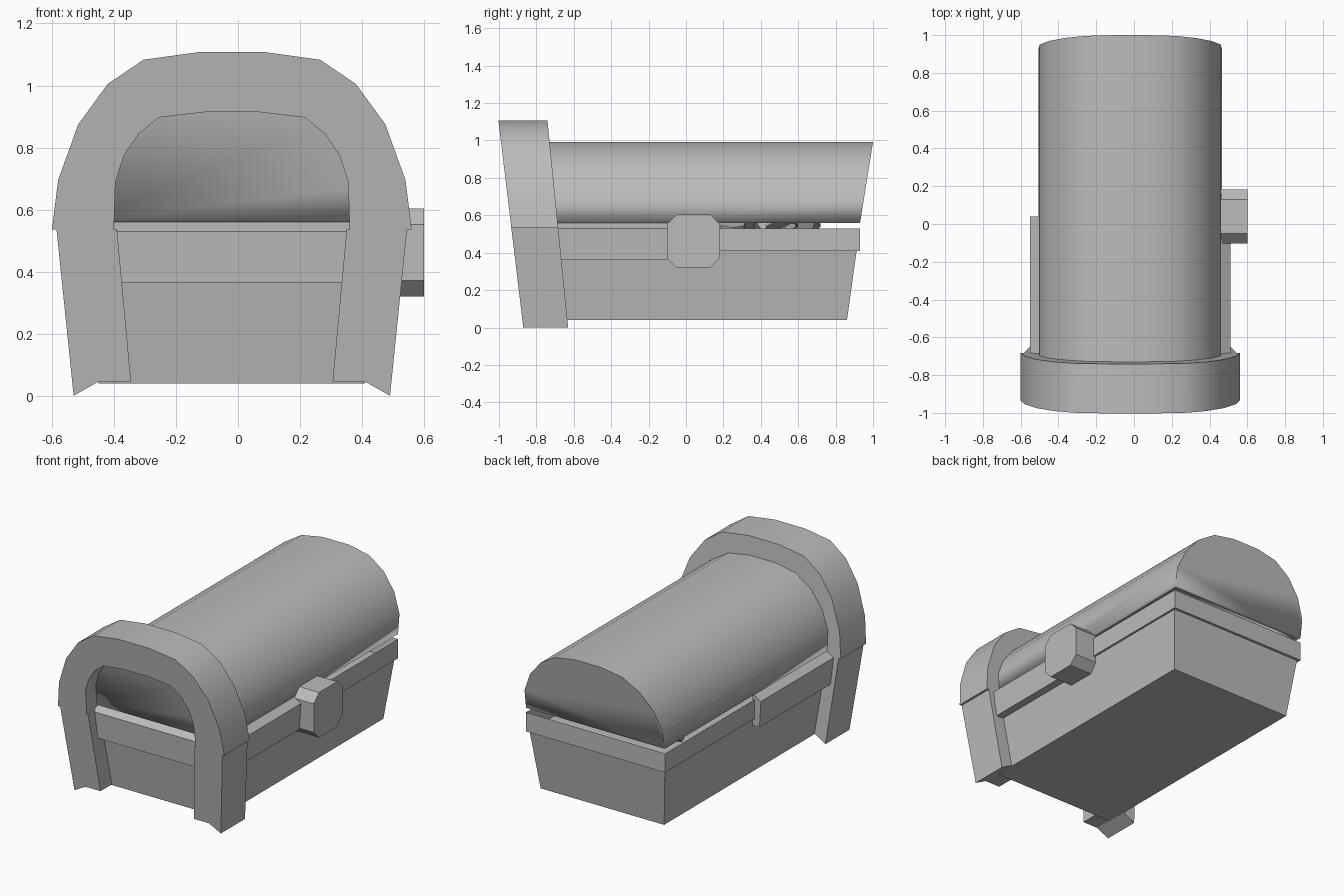
import bpy, bmesh, math, random
from mathutils import Matrix, Vector

random.seed(4)
if "Cube" in bpy.data.objects:
    bpy.data.objects.remove(bpy.data.objects["Cube"])

grey = bpy.data.materials.new("plain grey")
grey.use_nodes = True
COLOUR = (0.5, 0.5, 0.5, 1)
grey.diffuse_color = COLOUR
grey.node_tree.nodes["Principled BSDF"].inputs["Base Color"].default_value = COLOUR
MID = -0.02  # centre line of the chest in x


def finish(name, bm, smooth=False):
    bmesh.ops.recalc_face_normals(bm, faces=bm.faces)
    mesh = bpy.data.meshes.new(name)
    bm.to_mesh(mesh)
    bm.free()
    mesh.materials.append(grey)
    ob = bpy.data.objects.new(name, mesh)
    bpy.context.collection.objects.link(ob)
    if smooth:
        bpy.ops.object.select_all(action="DESELECT")
        ob.select_set(True)
        bpy.context.view_layer.objects.active = ob
        bpy.ops.object.shade_smooth_by_angle(angle=math.radians(35))
    return ob


def loft(bm, rings):
    """Skin a row of closed rings and cap both ends."""
    rows = [[bm.verts.new(p) for p in ring] for ring in rings]
    n = len(rows[0])
    for a, b in zip(rows, rows[1:]):
        for i in range(n):
            j = (i + 1) % n
            bm.faces.new((a[i], a[j], b[j], b[i]))
    bm.faces.new(rows[0])
    bm.faces.new(rows[-1])


def prism(profile, front, back):
    """Extrude an x-z profile between two planes that lean in y with height."""
    bm = bmesh.new()
    loft(bm, [[(MID + x, y + lean * z, z) for x, z in profile]
              for y, lean in (front, back)])
    return bm


def mirrored(half):
    """Complete a right-hand arch with its left-hand copy."""
    return half + [(-x, z) for x, z in reversed(half)]


# Tapered box, hollowed from the top
bm = prism(mirrored([(0.43, 0.04), (0.485, 0.53)]), (-0.755, -0.14), (0.855, 0.14))
bm.faces.ensure_lookup_table()
top = max(bm.faces, key=lambda f: f.calc_center_median().z)
bmesh.ops.inset_region(bm, faces=[top], thickness=0.05)
for v in top.verts:
    v.co.z -= 0.12
finish("chest_base", bm)

# Rounded lid, a shell open underneath
lid_half = [(0.483, 0.56), (0.48, 0.68), (0.43, 0.8),
            (0.345, 0.9), (0.235, 0.968), (0.09, 0.993)]
bm = prism(mirrored(lid_half), (-0.755, -0.14), (0.841, 0.16))
under = min(bm.faces, key=lambda f: f.calc_center_median().z)
bmesh.ops.delete(bm, geom=[under], context="FACES_ONLY")
lid = finish("lid", bm, True)
shell = lid.modifiers.new("shell", "SOLIDIFY")
shell.thickness = 0.04
shell.offset = -1

# Heavy arch around the front end of the lid
FRONT, BACK = (-0.87, -0.12), (-0.63, -0.1)
outer = [(0.58, 0.535), (0.56, 0.695), (0.495, 0.875),
         (0.4, 1.005), (0.285, 1.083), (0.105, 1.108)]
inner = [(0.38, 0.535), (0.375, 0.69), (0.347, 0.775),
         (0.3, 0.845), (0.235, 0.897), (0.09, 0.914)]
finish("front_arch", prism(mirrored(outer) + mirrored(inner)[::-1], FRONT, BACK), True)

# Legs below the arch
leg = [(0.565, 0.535), (0.37, 0.535), (0.325, 0.045), (0.43, 0.045), (0.51, 0)]
for side, sign in (("left", 1), ("right", -1)):
    finish(side + "_leg", prism([(sign * x, z) for x, z in leg], FRONT, BACK))

# Rim strip wrapping the front and half of each side
section = [(0, 0.365), (0.05, 0.365), (0.06, 0.53), (0, 0.565)]
stations = [(1, 0.04), (1, None), (-1, None), (-1, 0.04)]
bm = bmesh.new()
loft(bm, [[(MID + s * (0.47 + o), -0.81 - o if y is None else y, z)
           for o, z in section] for s, y in stations])
finish("rim_strip", bm)

# Octagonal lock plate on the left side
h, c = 0.142, 0.09
octagon = [(h, c), (c, h), (-c, h), (-h, c), (-h, -c), (-c, -h), (c, -h), (h, -c)]
bm = bmesh.new()
loft(bm, [[(x, 0.04 + y, 0.462 + z) for y, z in octagon] for x in (0.44, 0.6)])
finish("lock", bm)

# Heap of loose coins inside
bm = bmesh.new()
for i in range(36):
    place = Vector((MID + random.uniform(-0.32, 0.32),
                    random.uniform(-0.6, 0.74), random.uniform(0.48, 0.57)))
    tilt = (Matrix.Rotation(random.uniform(0, math.tau), 4, "Z")
            @ Matrix.Rotation(random.uniform(0.2, 1.1), 4, "X"))
    bmesh.ops.create_cone(bm, cap_ends=True, segments=8, radius1=0.09, radius2=0.09,
                          depth=0.03, matrix=Matrix.Translation(place) @ tilt)
finish("coins", bm)
